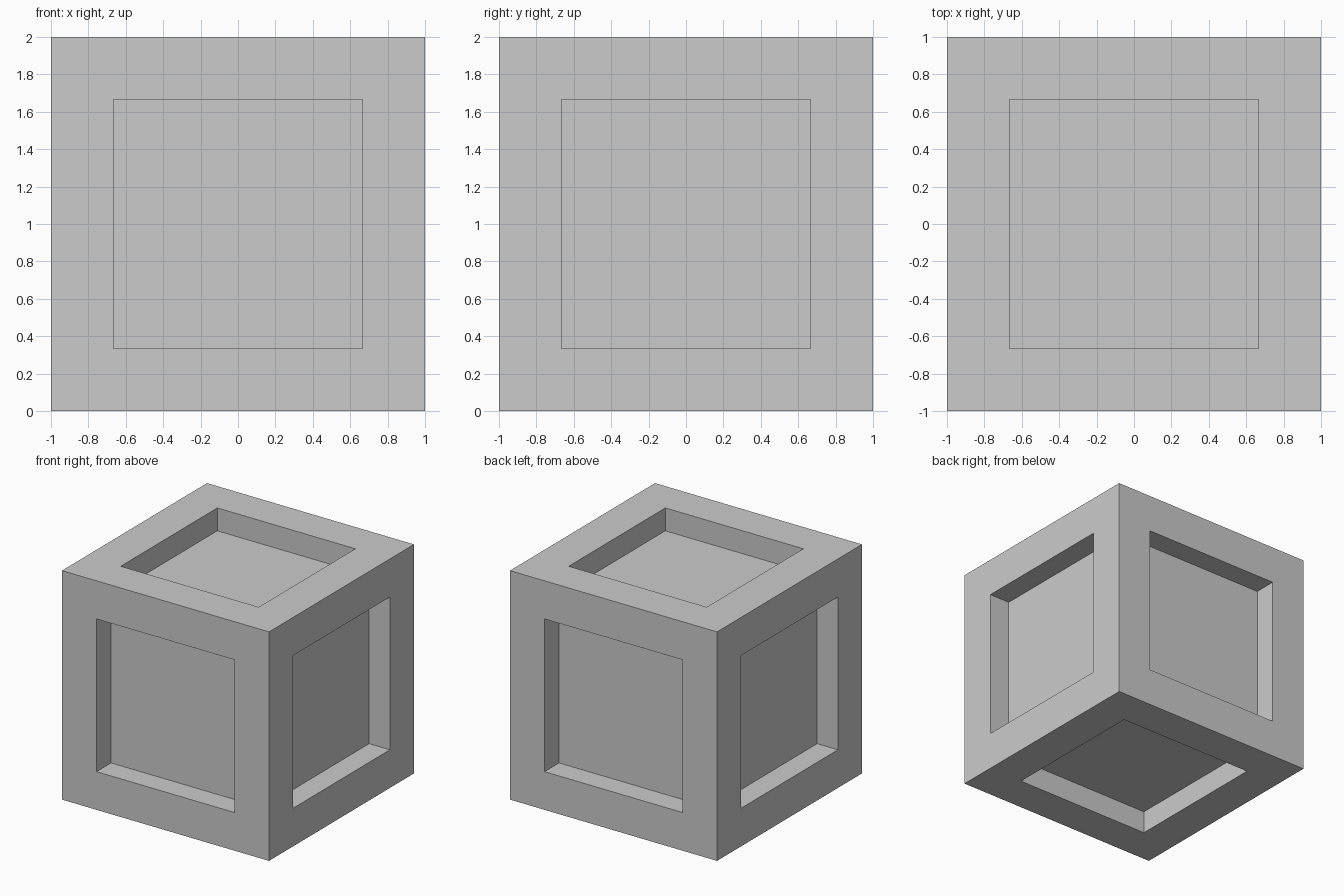
import bpy, bmesh
from mathutils import Matrix

if "Cube" in bpy.data.objects:
    bpy.data.objects.remove(bpy.data.objects["Cube"])

SIZE = 2.0      # cube edge
BORDER = 1 / 3  # frame width around each panel
DEPTH = 0.2     # panel recess

bm = bmesh.new()
# Cube body standing on the floor
bmesh.ops.create_cube(bm, size=SIZE, matrix=Matrix.Translation((0, 0, SIZE / 2)))
sides = bm.faces[:]

# Square frame on every side
bmesh.ops.inset_individual(bm, faces=sides, thickness=BORDER, use_even_offset=True)

# Sink each panel straight inward
panels = bmesh.ops.extrude_discrete_faces(bm, faces=sides)["faces"]
for panel in panels:
    bmesh.ops.translate(bm, verts=panel.verts[:], vec=panel.normal * -DEPTH)
bmesh.ops.recalc_face_normals(bm, faces=bm.faces[:])

mesh = bpy.data.meshes.new("panelled_crate")
bm.to_mesh(mesh)
bm.free()
crate = bpy.data.objects.new("panelled_crate", mesh)
bpy.context.collection.objects.link(crate)
